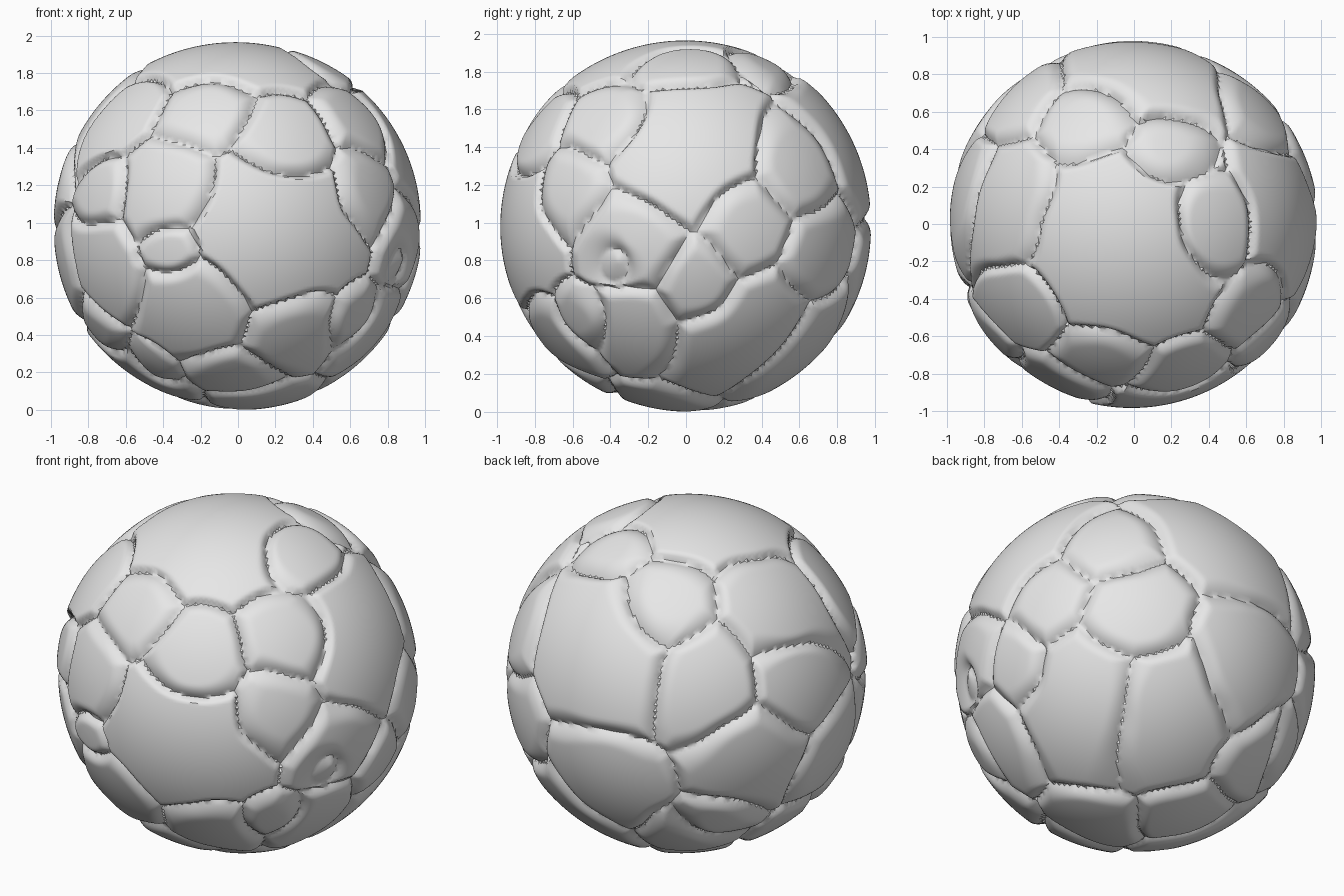
import bpy, bmesh, math, random
from mathutils import Vector, noise

if "Cube" in bpy.data.objects:
    bpy.data.objects.remove(bpy.data.objects["Cube"])

random.seed(4)
S = math.sqrt(0.5)


def frame(azimuth, elevation):
    """Right, up and outward axes for a patch of the ball."""
    a, e = math.radians(azimuth), math.radians(elevation)
    out = Vector((math.cos(a) * math.cos(e), math.sin(a) * math.cos(e), math.sin(e)))
    right = Vector((-math.sin(a), math.cos(a), 0))
    return right, out.cross(right), out


# Stone plates: (azimuth, elevation) of a region -> (across, up, size)
REGIONS = {
    (-90, 0): [(0.24, -0.03, .46), (-0.22, -0.48, .30), (-0.36, -0.14, .17), (-0.40, 0.22, .27),
               (-0.18, 0.62, .25), (0.28, 0.46, .27), (0.72, 0.20, .23), (0.30, -0.60, .28),
               (-0.73, -0.25, .23), (-0.62, 0.62, .26), (-0.74, 0.20, .16), (0.00, -0.82, .24),
               (0.65, -0.50, .20), (0.68, 0.56, .25), (-0.47, -0.78, .16), (-0.74, -0.58, .17),
               (0.90, -0.18, .16)],
    (0, 0): [(0.00, 0.40, .40), (-0.30, -0.10, .29), (0.35, -0.02, .27), (0.07, -0.32, .24),
             (-0.30, -0.55, .28), (0.60, 0.30, .26), (0.36, -0.60, .40)],
    (-90, 90): [(-0.05, -0.14, .50), (0.40, -0.03, .25), (0.18, 0.40, .21), (-0.25, 0.60, .27),
                (-0.75, 0.10, .34)],
    (135, 30): [(-0.60, 0.12, .40), (-0.05, -0.17, .29), (0.50, -0.15, .28), (0.20, -0.55, .30),
                (0.72, -0.52, .22), (0.00, -0.88, .20)],
    (45, -30): [(0.09, 0.34, .28), (0.24, -0.23, .38), (0.70, 0.02, .32), (0.28, -0.84, .26),
                (0.70, -0.52, .25)],
    (-90, -90): [(-0.50, 0.12, .30), (0.12, 0.18, .26)],
}

plates = []
for angles, spots in REGIONS.items():
    right, up, out = frame(*angles)
    for u, v, size in spots:
        u, v = u / 0.99, v / 0.99
        w = math.sqrt(max(0.0, 1 - u * u - v * v))
        centre = (right * u + up * v + out * w).normalized()
        # bevel width, height and lean of each plate
        lean = Vector([random.uniform(-1, 1) for _ in range(3)]) * 0.025
        plates.append((centre, size, random.uniform(0.045, 0.11), random.uniform(-0.006, 0.006), lean))


def radius_at(p):
    """Domed plates separated by shallow rounded grooves."""
    q = (p + noise.noise_vector(p * 3.5) * 0.035).normalized()
    best, second, owner = 9.0, 9.0, None
    for plate in plates:
        d = (q - plate[0]).length / plate[1]
        if d < best:
            best, second, owner = d, best, plate
        elif d < second:
            second = d
    centre, size, bevel, height, lean = owner
    gap = (second - best) * size * 0.6
    t = max(0.0, 1 - gap / bevel)
    return min(0.998, 0.985 + height + lean.dot(p - centre) - 0.042 * t * t)


# Stone ball
bm = bmesh.new()
bmesh.ops.create_icosphere(bm, subdivisions=7, radius=1)
for v in bm.verts:
    n = v.co.normalized()
    v.co = n * radius_at(n)
low = min(v.co.z for v in bm.verts)
for v in bm.verts:
    v.co.z -= low
mesh = bpy.data.meshes.new("stone_ball")
bm.to_mesh(mesh)
bm.free()
ball = bpy.data.objects.new("stone_ball", mesh)
bpy.context.collection.objects.link(ball)

# Plain grey stone
grey = bpy.data.materials.new("stone_grey")
grey.diffuse_color = (0.8, 0.8, 0.8, 1)
grey.use_nodes = True
grey.node_tree.nodes["Principled BSDF"].inputs["Base Color"].default_value = grey.diffuse_color
mesh.materials.append(grey)

bpy.context.view_layer.objects.active = ball
ball.select_set(True)
bpy.ops.object.shade_smooth_by_angle(angle=math.radians(40))
